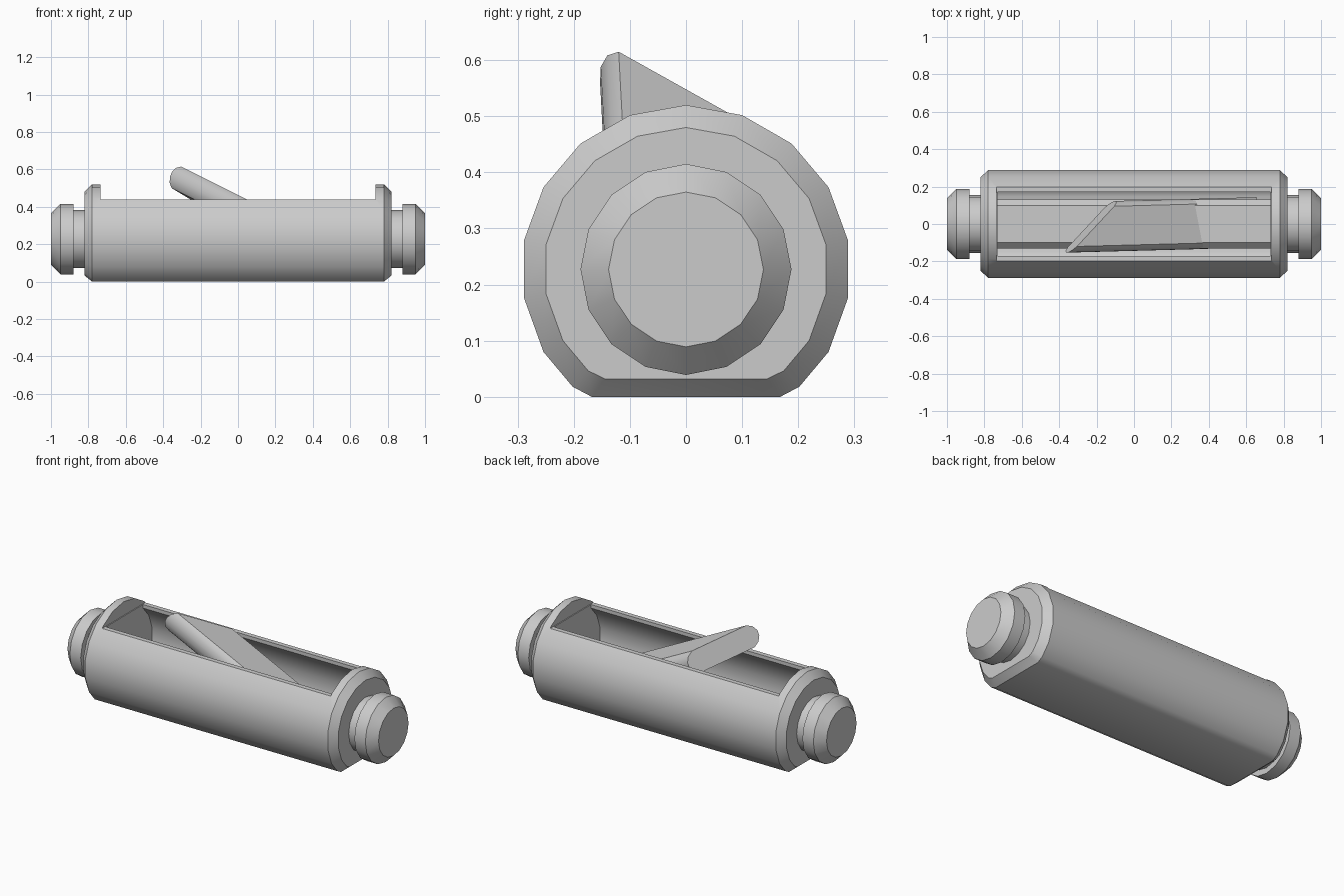
import bpy, bmesh, math
from mathutils import Vector

if "Cube" in bpy.data.objects:
    bpy.data.objects.remove(bpy.data.objects["Cube"])

CZ = 0.227  # height of the long axis


def mesh_object(name, rings):
    """Skin a list of equal-length point rings and cap both ends."""
    bm = bmesh.new()
    loops = [[bm.verts.new(p) for p in ring] for ring in rings]
    n = len(loops[0])
    for a, b in zip(loops, loops[1:]):
        for i in range(n):
            j = (i + 1) % n
            bm.faces.new((a[i], a[j], b[j], b[i]))
    bm.faces.new(loops[0])
    bm.faces.new(loops[-1])
    bmesh.ops.recalc_face_normals(bm, faces=bm.faces)
    me = bpy.data.meshes.new(name)
    bm.to_mesh(me)
    bm.free()
    ob = bpy.data.objects.new(name, me)
    bpy.context.collection.objects.link(ob)
    return ob


def activate(ob):
    bpy.ops.object.select_all(action='DESELECT')
    ob.select_set(True)
    bpy.context.view_layer.objects.active = ob


def smooth(ob, deg=30):
    activate(ob)
    bpy.ops.object.shade_smooth_by_angle(angle=math.radians(deg))


def section(x, inset):
    """Round body section with a flattened underside, shrunk by inset."""
    half = [(0, .52), (.10, .502), (.188, .4515), (.254, .3735), (.289, .278),
            (.289, .177), (.254, .08), (.202, .018), (.168, 0)]
    full = half + [(-y, z) for y, z in reversed(half[1:])]
    k = 1 - inset / .293
    return [Vector((x, y * k, max(CZ + (z - CZ) * k, inset * .8))) for y, z in full]


def box(name, x, y, z0, z1):
    ring = lambda s: [(s * x, -y, z0), (s * x, y, z0), (s * x, y, z1), (s * x, -y, z1)]
    return mesh_object(name, [ring(-1), ring(1)])


def cut(ob, cutter):
    cutter.hide_render = True
    mod = ob.modifiers.new("cut", 'BOOLEAN')
    mod.operation = 'DIFFERENCE'
    mod.solver = 'EXACT'
    mod.object = cutter
    activate(ob)
    bpy.ops.object.modifier_apply(modifier=mod.name)
    bpy.data.objects.remove(cutter)


# Hollow body with chamfered ends and an open top
body = mesh_object("body", [section(-.82, .04), section(-.78, 0),
                            section(.78, 0), section(.82, .04)])
cut(body, mesh_object("cavity_cutter", [section(-.73, .035), section(.73, .035)]))
cut(body, box("top_cutter", .735, .5, .44, .7))
cut(body, box("lip_cutter", .73, .17, .33, .5))
smooth(body)

# Grooved end knobs
for side, s in (("left", -1), ("right", 1)):
    prof = [(.80, .155), (.88, .155), (.88, .188), (.95, .188), (1.0, .138)]
    rings = [[(s * x, r * math.sin(i * math.pi / 8), CZ + r * math.cos(i * math.pi / 8))
              for i in range(16)] for x, r in prof]
    smooth(mesh_object(side + "_knob", rings))

# Raised inner bed with bevelled long edges
bed = [(-.13, .02), (.13, .02), (.13, .25), (.10, .28), (-.10, .28), (-.13, .25)]
mesh_object("inner_bed", [[(x, y, z) for y, z in bed] for x in (-.73, .73)])

# Tilted paddle with rounded sides and a slanted end, sinking into the bed
tip = Vector((-.305, -.12, .615))
across = Vector((.20, .215, -.12))
down = Vector((-.05, -.005, -.115))
along = Vector((.75, .02, -.375))
side = [(0, 0), (-.09, .15), (-.14, .38), (-.14, .62), (-.09, .85), (0, 1)]
outline = side + [(1 - a, b) for a, b in reversed(side)]
end = [tip + across * a + down * b for a, b in outline]
smooth(mesh_object("paddle", [end, [p + along for p in end]]), 40)
